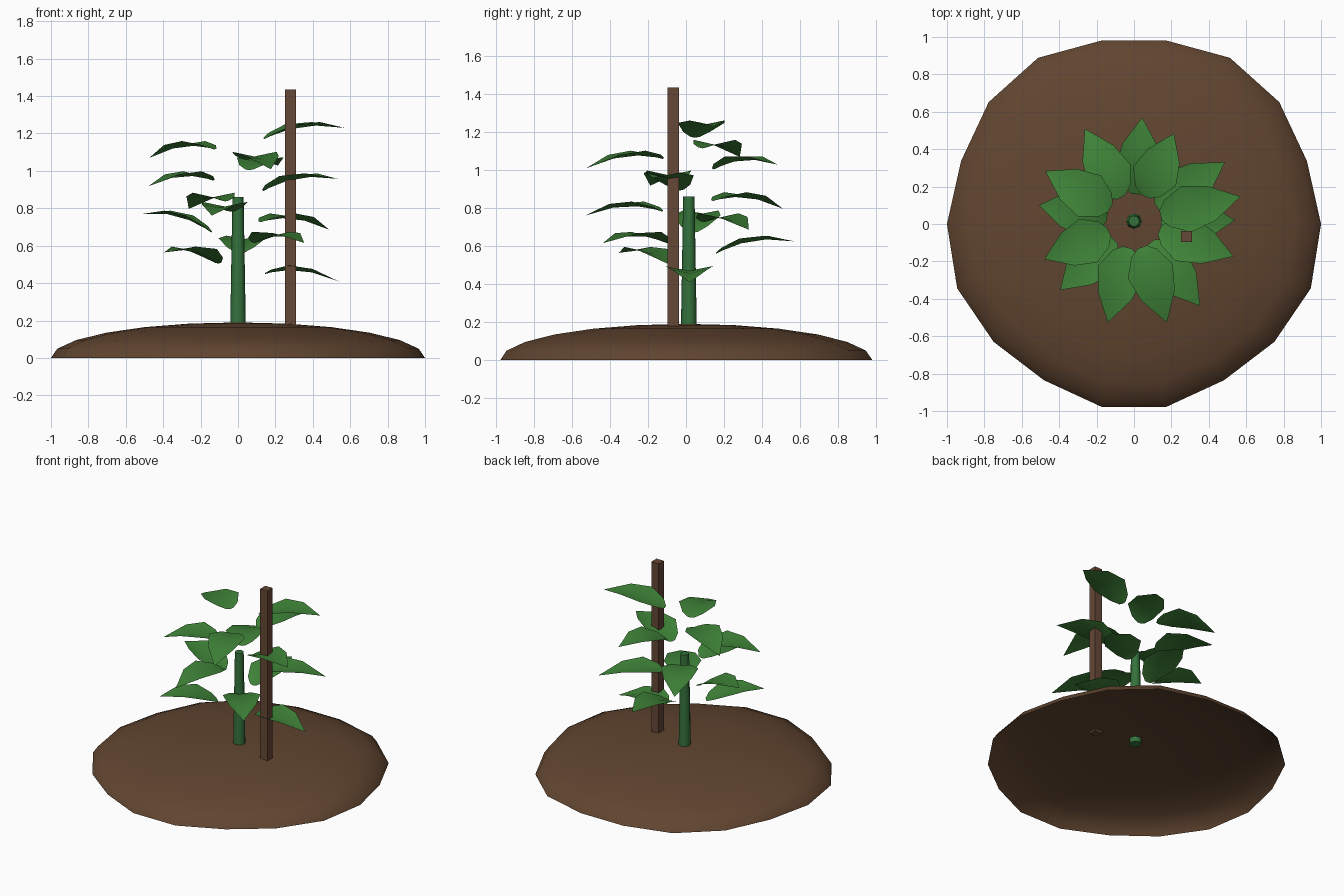
import bpy, bmesh, math
from mathutils import Vector, Matrix

cube = bpy.data.objects.get("Cube")
if cube:
    bpy.data.objects.remove(cube, do_unlink=True)


def material(name, rgb):
    mat = bpy.data.materials.new(name)
    mat.use_nodes = True
    mat.diffuse_color = (*rgb, 1)
    mat.node_tree.nodes["Principled BSDF"].inputs["Base Color"].default_value = (*rgb, 1)
    return mat


SOIL = material("soil brown", (0.12, 0.06, 0.03))
WOOD = material("stake brown", (0.13, 0.065, 0.037))
STEM = material("stem green", (0.035, 0.17, 0.045))
LEAF = material("leaf green", (0.05, 0.23, 0.04))
CENTRE = Vector((0, 0.015, 0))


def finish(name, bm, mat, smooth_angle=None):
    """Turn a bmesh into a named object."""
    mesh = bpy.data.meshes.new(name)
    bm.to_mesh(mesh)
    bm.free()
    mesh.materials.append(mat)
    obj = bpy.data.objects.new(name, mesh)
    bpy.context.collection.objects.link(obj)
    if smooth_angle:
        bpy.ops.object.select_all(action="DESELECT")
        obj.select_set(True)
        bpy.context.view_layer.objects.active = obj
        bpy.ops.object.shade_smooth_by_angle(angle=math.radians(smooth_angle))
    return obj


# Soil mound: open, squashed half sphere with a slightly uneven rim
SIDES, RINGS, HEIGHT = 18, 6, 0.19
rim = {-80: 0.993, -60: 0.964, -40: 0.98, -20: 1.006, 0: 1.0,
       20: 0.984, 40: 1.014, 60: 1.026, 80: 0.996}
bm = bmesh.new()
rings = []
for i in range(RINGS):
    lift = math.radians(90 * i / RINGS)
    ring = []
    for k in range(SIDES):
        angle = math.radians(k * 360 / SIDES)
        slope = round(math.degrees(math.asin(math.sin(angle))))
        r = rim[slope] * math.cos(lift)
        ring.append(bm.verts.new((r * math.cos(angle), r * math.sin(angle),
                                  HEIGHT * math.sin(lift))))
    rings.append(ring)
peak = bm.verts.new((0, 0, HEIGHT))
for k in range(SIDES):
    n = (k + 1) % SIDES
    for low, high in zip(rings, rings[1:]):
        bm.faces.new((low[k], low[n], high[n], high[k]))
    bm.faces.new((rings[-1][k], rings[-1][n], peak))
finish("soil_mound", bm, SOIL, 60)

# Tapered stem
bm = bmesh.new()
bottom, top = 0.15, 0.86
bmesh.ops.create_cone(bm, cap_ends=True, segments=8, radius1=0.042, radius2=0.03,
                      depth=top - bottom,
                      matrix=Matrix.Translation(CENTRE + Vector((0, 0, (top + bottom) / 2))))
finish("stem", bm, STEM, 50)

# Square support stake
bm = bmesh.new()
bottom, top = 0.165, 1.435
bmesh.ops.create_cube(bm, size=1)
bmesh.ops.scale(bm, vec=(0.06, 0.06, top - bottom), verts=bm.verts)
bmesh.ops.translate(bm, vec=(0.28, -0.067, (top + bottom) / 2), verts=bm.verts)
finish("support_stake", bm, WOOD)

# Leaf outline: position along the leaf, half width, arch above the chord
OUTLINE = [(0, 0.025, 0), (0.08, 0.072, 0.012), (0.32, 0.126, 0.034),
           (0.64, 0.094, 0.034)]
FOLD = 0.2
START = 0.145


def leaf(name, angle, base_z, reach, rise):
    """Folded, arched leaf pointing outwards from the stem."""
    bm = bmesh.new()
    rows = []
    for t, half, arch in OUTLINE:
        x = START + t * (reach - START)
        z = base_z + t * rise + arch
        rows.append([bm.verts.new((x, s * half, z + abs(s) * half * FOLD))
                     for s in (-1, 0, 1)])
    tip = bm.verts.new((reach, 0, base_z + rise))
    for a, b in zip(rows, rows[1:]):
        for j in (0, 1):
            bm.faces.new((a[j], b[j], b[j + 1], a[j + 1]))
    for j in (0, 1):
        bm.faces.new((rows[-1][j], tip, rows[-1][j + 1]))
    bmesh.ops.transform(bm, verts=bm.verts,
                        matrix=Matrix.Translation(CENTRE) @ Matrix.Rotation(angle, 4, "Z"))
    finish(name, bm, LEAF, 60)


# Leaves spiral down by the golden angle: (reach, rise of the tip)
SHAPES = [(0.585, 0.06), (0.545, -0.045), (0.57, -0.05), (0.515, 0.025),
          (0.52, -0.03), (0.565, 0.065), (0.56, -0.04), (0.56, -0.02),
          (0.58, -0.04), (0.515, 0.10), (0.575, 0.0), (0.557, 0.065),
          (0.54, 0.06), (0.54, -0.04)]
for i, (reach, rise) in enumerate(SHAPES):
    leaf(f"leaf_{i + 1}", math.radians(13 + 137.5 * i), 1.17 - 0.0555 * i, reach, rise)
